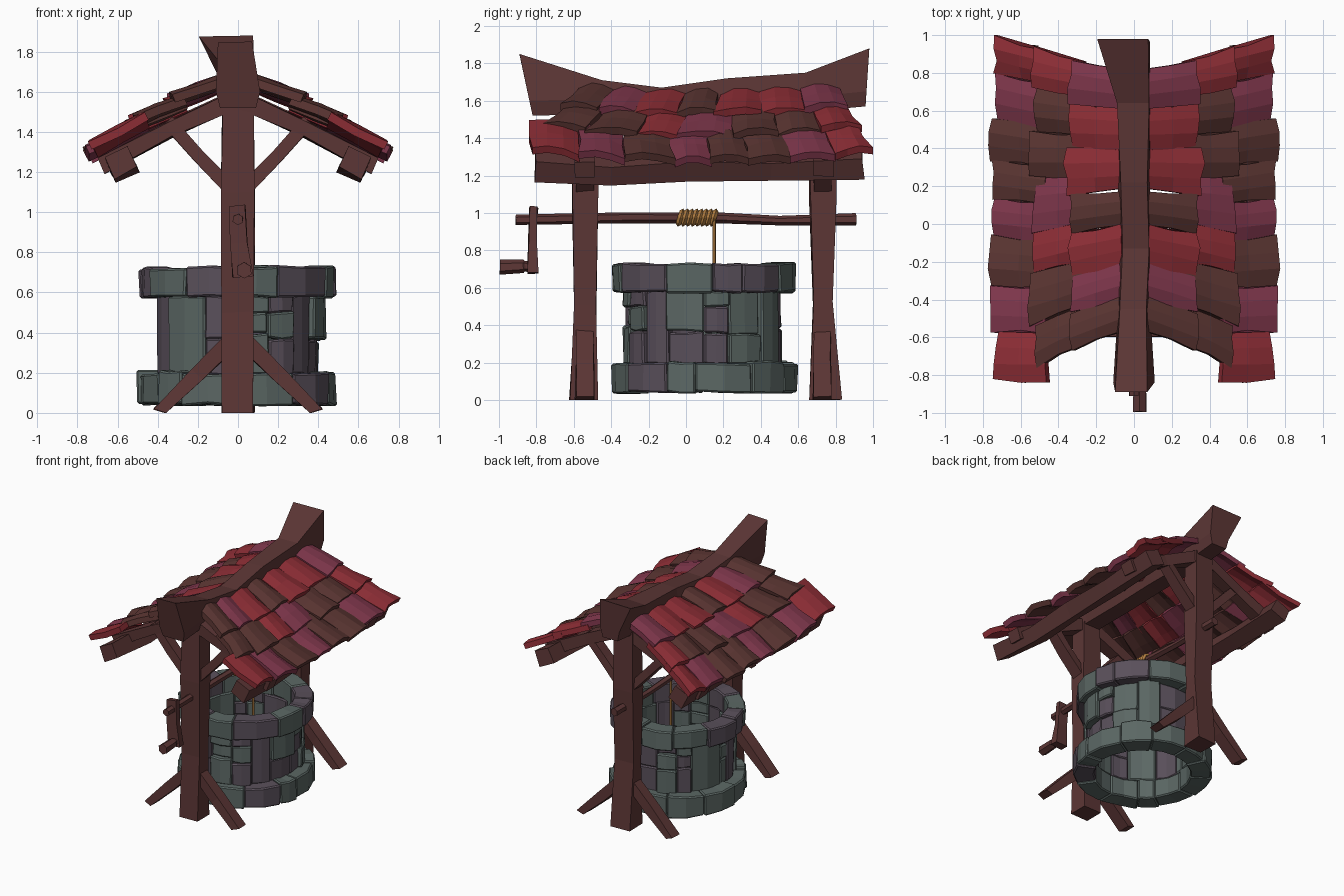
import bpy, bmesh, math, random
from mathutils import Vector

if "Cube" in bpy.data.objects:
    bpy.data.objects.remove(bpy.data.objects["Cube"])

rng = random.Random(7)


def mat(name, hexcol):
    def lin(c):
        c /= 255
        return c / 12.92 if c <= 0.04045 else ((c + 0.055) / 1.055) ** 2.4
    m = bpy.data.materials.new(name)
    m.diffuse_color = [lin(int(hexcol[i:i + 2], 16)) for i in (0, 2, 4)] + [1]
    m.use_nodes = True
    m.node_tree.nodes["Principled BSDF"].inputs["Base Color"].default_value = m.diffuse_color
    return m


WOOD = mat("dark wood", "5C3635")
RED = mat("red tile", "8C2D35")
PLUM = mat("plum tile", "7E364B")
BROWN = mat("brown tile", "593431")
STONE = mat("green grey stone", "5B6764")
MAUVE = mat("mauve stone", "5A505B")
ROPE = mat("rope", "B07C40")


def finish(name, bm, mats, mirror=False, bevel=0):
    bmesh.ops.recalc_face_normals(bm, faces=bm.faces)
    me = bpy.data.meshes.new(name)
    bm.to_mesh(me)
    bm.free()
    ob = bpy.data.objects.new(name, me)
    bpy.context.collection.objects.link(ob)
    for m in mats:
        me.materials.append(m)
    if bevel:
        b = ob.modifiers.new("bevel", 'BEVEL')
        b.width, b.segments, b.limit_method, b.angle_limit = bevel, 1, 'ANGLE', math.radians(40)
    if mirror:
        ob.modifiers.new("mirror", 'MIRROR').use_mirror_merge = False
    return ob


def loft(bm, rings, index=0):
    """Closed skin through rings of equal point count, with end caps."""
    vs = [[bm.verts.new(p) for p in r] for r in rings]
    n = len(vs[0])
    fs = [bm.faces.new(vs[0]), bm.faces.new(vs[-1])]
    for a, b in zip(vs, vs[1:]):
        fs += [bm.faces.new((a[i], a[(i + 1) % n], b[(i + 1) % n], b[i])) for i in range(n)]
    for f in fs:
        f.material_index = index


def beam(name, path, up, jitter=0.006, sides=4, m=WOOD, mirror=False):
    """path: (x, y, z, width, height) stations; height lies along 'up'."""
    bm = bmesh.new()
    t = (Vector(path[-1][:3]) - Vector(path[0][:3])).normalized()
    side = t.cross(Vector(up)).normalized()
    upv = side.cross(t)
    k = 1 / math.cos(math.pi / sides)
    rings = []
    for x, y, z, w, h in path:
        ring = []
        for i in range(sides):
            a = 2 * math.pi * (i + 0.5) / sides
            j = Vector([rng.uniform(-jitter, jitter) for _ in range(3)])
            p = Vector((x, y, z)) + side * (w / 2 * k * math.cos(a)) + upv * (h / 2 * k * math.sin(a)) + j
            p.z = max(p.z, 0)
            ring.append(p)
        rings.append(ring)
    loft(bm, rings)
    return finish(name, bm, [m], mirror)


# Posts, with feet, braces and rafters at each end
posts = {
    "front": [(0, -.545, 0, .16, .15), (0, -.54, .5, .155, .115), (0, -.535, 1.1, .16, .14), (0, -.535, 1.56, .15, .13)],
    "back": [(0, .745, 0, .16, .17), (0, .73, .52, .155, .10), (0, .73, 1.1, .16, .14), (0, .73, 1.58, .15, .13)],
}
for end, path in posts.items():
    y = path[1][1]
    beam(end + "_post", path, (0, 1, 0))
    beam(end + "_foot_brace", [(.02, y, .37, .09, .075), (.2, y, .19, .09, .075), (.39, y, -.01, .10, .075)],
         (1, 0, 1), mirror=True)
    beam(end + "_roof_brace", [(.03, y, 1.11, .09, .065), (.2, y, 1.28, .09, .06), (.35, y, 1.45, .09, .06)],
         (-1, 0, 1), mirror=True)
    beam(end + "_rafter", [(.02, y, 1.56, .11, .09), (.35, y, 1.41, .10, .08), (.68, y, 1.235, .11, .09)],
         (0, 0, 1), mirror=True)

# Eave beams, tilted with the roof slope
beam("eave_beam", [(.585, -.80, 1.25, .13, .12), (.575, -.40, 1.23, .12, .11), (.58, 0, 1.245, .12, .11),
                   (.59, .45, 1.24, .12, .11), (.60, .95, 1.265, .13, .12)], (.45, 0, .89), .01, mirror=True)

# Ridge beam with upswept ends: (y top, y bottom, z top, z bottom, x centre, half width)
bm = bmesh.new()
rings = []
for yt, yb, zt, zb, xc, w in [(-.89, -.82, 1.85, 1.52, -.015, .085), (-.45, -.45, 1.71, 1.53, -.005, .07),
                              (-.13, -.13, 1.67, 1.53, .01, .07), (.22, .22, 1.72, 1.54, .0, .07),
                              (.64, .64, 1.75, 1.54, -.005, .085), (.98, .96, 1.88, 1.57, -.06, .135)]:
    ym = yb + (yt - yb) * .25
    b = .11 if yt < -.5 else .085
    rings.append([(.02 - b, yb, zb), (b - .02, yb, zb), (b, ym, zb + .08),
                  (xc + w, yt, zt), (xc - w, yt, zt - .005), (-b, ym, zb + .08)])
loft(bm, rings)
finish("ridge_beam", bm, [WOOD])


# Roof tiles: arched slabs in three overlapping rows, mirrored to the other slope
def tile(bm, row, u0, u1, index):
    (xu, zu, au, bu), (xl, zl, al, bl) = row
    normal = Vector((zu - zl, 0, xl - xu)).normalized()
    nu, nv = 3, 2
    lift, slip, tilt = rng.uniform(0, .02), rng.uniform(-.015, .02), rng.uniform(-.008, .008)
    rings = []
    for i in range(nu + 1):
        f = i / nu
        u = u0 + (u1 - u0) * f
        top, bottom = [], []
        for k in range(nv + 1):
            v = k / nv
            y = (au + (bu - au) * u) * (1 - v) + (al + (bl - al) * u) * v
            p = Vector((xu + (xl - xu) * v, y, zu + (zl - zu) * v))
            p.z += .06 * ((y - .1) / .9) ** 2
            p += normal * (.024 * (1 - (2 * f - 1) ** 2) + lift * v + tilt * (2 * f - 1) + rng.uniform(-.005, .005))
            if v == 1:
                p.x += slip + rng.uniform(-.014, .014)
            if i in (0, nu):
                p.y += rng.uniform(-.012, .012)
            top.append(p)
            bottom.append(p - normal * .042)
        rings.append(top + bottom[::-1])
    loft(bm, rings, index)


R, P, B = 0, 1, 2
# each row: upper and lower edge (x, z, y front, y back), tile joints along the row, tile colours
rows = {
    "upper": (((.06, 1.645, -.56, .82), (.34, 1.53, -.67, .87)),
              [-.43, -.24, -.03, .17, .4, .63], [B, P, R, B, R, R, P]),
    "middle": (((.27, 1.535, -.63, .86), (.53, 1.41, -.76, .93)),
               [-.48, -.23, -.02, .25, .48, .70], [B, B, R, P, B, B, R]),
    "lower": (((.46, 1.425, -.83, .92), (.735, 1.28, -.83, .99)),
              [-.57, -.33, -.08, .12, .32, .53, .77], [R, P, B, P, B, B, P, R]),
}
for label, (row, joints, cols) in rows.items():
    bm = bmesh.new()
    lo, hi = (row[0][2] + row[1][2]) / 2, (row[0][3] + row[1][3]) / 2
    cuts = [0] + [(y - lo) / (hi - lo) for y in joints] + [1]
    for i, c in enumerate(cols):
        tile(bm, row, cuts[i], cuts[i + 1], c)
    finish(label + "_roof_tiles", bm, [RED, PLUM, BROWN], mirror=True)


# Stone well wall: arc blocks around the centre line
CY = .095


def block(bm, a0, a1, r0, r1, z0, z1, index):
    rings = []
    for i in range(3):
        a = a0 + (a1 - a0) * i / 2
        j = [rng.uniform(-.007, .007) for _ in range(4)]
        rings.append([(r * math.cos(a), CY + r * math.sin(a), z) for r, z in
                      ((r0, z0 + j[0]), (r1 + j[1], z0 + j[0]), (r1 + j[2], z1 + j[3]), (r0, z1 + j[3]))])
    loft(bm, rings, index)


def angles(n, spread):
    cuts = [2 * math.pi * (i + rng.uniform(-spread, spread)) / n for i in range(n)]
    return list(zip(cuts, cuts[1:] + [cuts[0] + 2 * math.pi]))


for label, z0, z1, r0, r1, mauve in (("base", .04, .20, .35, .497, .15), ("rim", .575, .725, .355, .485, .3)):
    bm = bmesh.new()
    for a0, a1 in angles(12, .22):
        block(bm, a0, a1, r0, r1 + rng.uniform(-.012, .012), z0, z1 + rng.uniform(-.01, .01),
              int(rng.random() < mauve))
    finish("well_" + label + "_stones", bm, [STONE, MAUVE], bevel=.009)

bm = bmesh.new()
for a0, a1 in angles(15, .3):
    split = [.19, .585] if rng.random() < .35 else [.19, rng.uniform(.35, .40), .585]
    if len(split) == 3 and rng.random() < .25:
        split.insert(2, .5)
    for z0, z1 in zip(split, split[1:]):
        block(bm, a0, a1, rng.uniform(.345, .36), rng.uniform(.395, .44), z0, z1, int(rng.random() < .5))
finish("well_wall_stones", bm, [STONE, MAUVE], bevel=.009)

# Winding axle, crank arm, bolt and handle
beam("axle", [(0, -.91, .965, .05, .05), (0, -.3, .975, .05, .05), (0, .2, .975, .05, .05),
              (0, .5, .96, .045, .045), (0, .91, .965, .055, .055)], (0, 0, 1), .003, 6)
beam("crank_arm", [(-.005, -.815, 1.03, .085, .045), (.005, -.82, .85, .085, .045), (.025, -.82, .68, .10, .06)],
     (0, 1, 0), .004)
beam("crank_handle", [(.03, -.80, .71, .05, .05), (.03, -.86, .715, .05, .05), (.03, -.87, .715, .065, .065),
                      (.03, -.995, .71, .07, .07)], (0, 0, 1), .002, 6)

# Rope coils on the axle and the hanging rope
for i in range(8):
    bpy.ops.mesh.primitive_torus_add(major_segments=8, minor_segments=4, major_radius=.036, minor_radius=.015,
                                     location=(0, -.03 + i * .0255, .975),
                                     rotation=(math.pi / 2 - .3, 0, 0))
    coil = bpy.context.object
    coil.name = "rope_coil"
    coil.data.materials.append(ROPE)
beam("hanging_rope", [(.03, .15, .98, .016, .016), (.03, .15, .5, .016, .016)], (0, 1, 0), 0, 6, ROPE)
